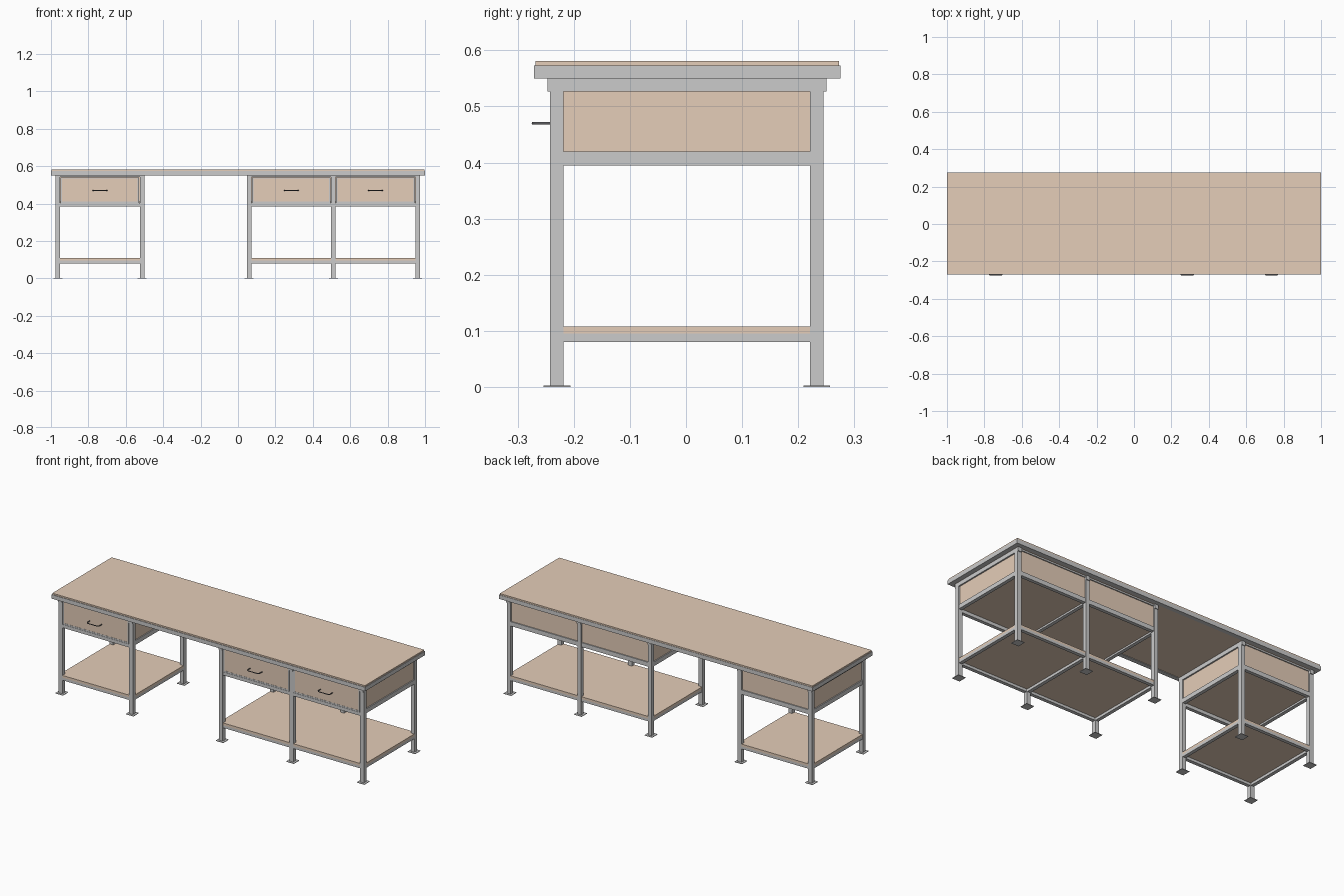
import bpy, bmesh
from mathutils import Matrix, Vector

if "Cube" in bpy.data.objects:
    bpy.data.objects.remove(bpy.data.objects["Cube"])


def material(name, rgb):
    m = bpy.data.materials.new(name)
    m.diffuse_color = (*rgb, 1)
    m.use_nodes = True
    m.node_tree.nodes["Principled BSDF"].inputs["Base Color"].default_value = m.diffuse_color
    return m


WOOD = material("wood", (0.78, 0.61, 0.48))
DARK = material("dark_metal", (0.12, 0.12, 0.13))


def boxes(name, spans, mat=None):
    """One object made of boxes given as (x0, x1, y0, y1, z0, z1)."""
    bm = bmesh.new()
    for x0, x1, y0, y1, z0, z1 in spans:
        mid = Vector(((x0 + x1) / 2, (y0 + y1) / 2, (z0 + z1) / 2))
        size = Matrix.Diagonal((x1 - x0, y1 - y0, z1 - z0, 1))
        bmesh.ops.create_cube(bm, size=1, matrix=Matrix.Translation(mid) @ size)
    me = bpy.data.meshes.new(name)
    bm.to_mesh(me)
    bm.free()
    if mat:
        me.materials.append(mat)
    ob = bpy.data.objects.new(name, me)
    bpy.context.collection.objects.link(ob)
    return ob


H = 0.012                      # half leg width
YF, YB = -0.23, 0.233          # front and back leg rows
UNITS = {"left": [-0.963, -0.513], "right": [0.06, 0.51, 0.96]}

# Worktop and its angle-iron rim
boxes("worktop", [(-0.997, 0.997, -0.268, 0.273, 0.553, 0.581)], WOOD)
rim = []
for z0, z1, w in ((0.55, 0.573, 0.003), (0.55, 0.553, 0.025)):
    rim += [(-1, 1, -0.271, -0.271 + w, z0, z1), (-1, 1, 0.275 - w, 0.275, z0, z1),
            (-1, -1 + w, -0.271 + w, 0.275 - w, z0, z1),
            (1 - w, 1, -0.271 + w, 0.275 - w, z0, z1)]
boxes("worktop_rim", rim)


def handle(name, x):
    """Bent rod pull in front of a drawer."""
    cu = bpy.data.curves.new(name, 'CURVE')
    cu.dimensions = '3D'
    cu.bevel_depth = 0.0025
    cu.bevel_resolution = 1
    cu.use_fill_caps = True
    pts = [(-0.038, -0.241), (-0.038, -0.266), (-0.031, -0.273),
           (0.031, -0.273), (0.038, -0.266), (0.038, -0.241)]
    sp = cu.splines.new('POLY')
    sp.points.add(len(pts) - 1)
    for p, (px, py) in zip(sp.points, pts):
        p.co = (x + px, py, 0.47, 1)
    cu.materials.append(DARK)
    bpy.context.collection.objects.link(bpy.data.objects.new(name, cu))


for side, xs in UNITS.items():
    first, last = xs[0], xs[-1]
    legs, feet, rails, panels = [], [], [], []
    for x in xs:
        for y in (YF, YB):
            legs.append((x - H, x + H, y - H, y + H, 0.003, 0.527))
            feet.append((x - 0.024, x + 0.024, y - 0.024, y + 0.024, 0, 0.003))
        # cross rails front to back
        rails.append((x - H, x + H, -0.247, 0.25, 0.527, 0.55))
        for z0, z1 in ((0.395, 0.42), (0.08, 0.095)):
            rails.append((x - 0.01, x + 0.01, YF + H, YB - H, z0, z1))
        panels.append((x - 0.004, x + 0.004, YF + H, YB - H, 0.42, 0.53))
    bays = list(zip(xs, xs[1:]))
    for i, (a, b) in enumerate(bays, 1):
        l, r = a + H, b - H
        # long rails front and back
        for y in (YF, YB):
            rails.append((l, r, y - 0.01, y + 0.01, 0.08, 0.095))
            rails.append((l, r, y - 0.01, y + 0.01, 0.541, 0.55))
        rails.append((l, r, YF - 0.01, YF + 0.01, 0.383, 0.402))
        rails.append((l, r, YB - 0.01, YB + 0.01, 0.395, 0.42))
        panels.append((l, r, YB - 0.004, YB + 0.004, 0.42, 0.541))

        # Drawer: wooden front in a thin metal frame, bottom and pull
        tag = f"{side}_{i}"
        f0, f1, w = -0.242, -0.232, 0.011
        boxes(f"drawer_frame_{tag}", [
            (l + 0.003, l + w, f0, f1, 0.404, 0.54), (r - w, r - 0.003, f0, f1, 0.404, 0.54),
            (l + w, r - w, f0, f1, 0.404, 0.412), (l + w, r - w, f0, f1, 0.533, 0.54)])
        boxes(f"drawer_front_{tag}", [(l + w, r - w, f0 + 0.001, f1, 0.412, 0.533)], WOOD)
        boxes(f"drawer_bottom_{tag}", [(a + 0.01, b - 0.01, YF, YB - 0.01, 0.405, 0.414)], WOOD)
        handle(f"drawer_pull_{tag}", (a + b) / 2)

    boxes(f"legs_{side}", legs)
    boxes(f"foot_plates_{side}", feet)
    boxes(f"rails_{side}", rails)
    boxes(f"cabinet_panels_{side}", panels, WOOD)
    boxes(f"lower_shelf_{side}", [(first - 0.01, last + 0.01, YF - 0.01, YB + 0.01,
                                   0.095, 0.108)], WOOD)
